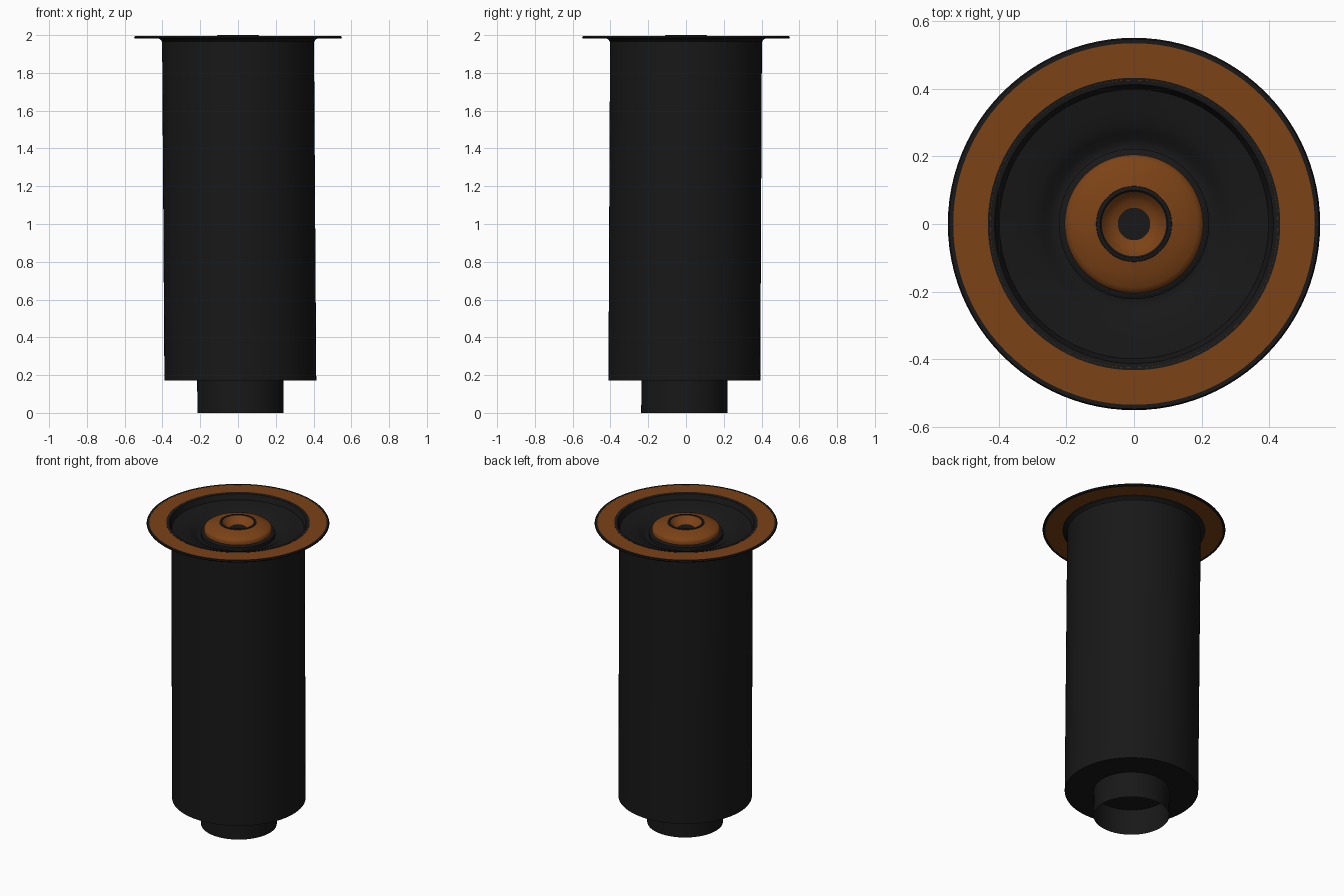
import bpy, bmesh, math

if "Cube" in bpy.data.objects:
    bpy.data.objects.remove(bpy.data.objects["Cube"])

SEG = 96


def material(name, color):
    m = bpy.data.materials.new(name)
    m.diffuse_color = (*color, 1)
    m.use_nodes = True
    m.node_tree.nodes["Principled BSDF"].inputs["Base Color"].default_value = m.diffuse_color
    return m


BLACK = material("black_metal", (0.009, 0.009, 0.009))
COPPER = material("copper", (0.2, 0.055, 0.008))


def lathe(name, profile, mat, lean=0.0, closed=False):
    """Spin (radius, z) points about z; lean shifts lower rings sideways."""
    bm = bmesh.new()
    rings = []
    for r, z in profile:
        cx = lean * (2 - z)
        cy = -0.7 * cx
        if r == 0:
            rings.append([bm.verts.new((cx, cy, z))] * SEG)
        else:
            rings.append([bm.verts.new((cx + r * math.cos(2 * math.pi * j / SEG),
                                        cy + r * math.sin(2 * math.pi * j / SEG), z))
                          for j in range(SEG)])
    pairs = list(zip(rings, rings[1:]))
    if closed:
        pairs.append((rings[-1], rings[0]))
    for a, b in pairs:
        for j in range(SEG):
            k = (j + 1) % SEG
            quad = list(dict.fromkeys((a[j], a[k], b[k], b[j])))
            bm.faces.new(quad)
    mesh = bpy.data.meshes.new(name)
    bm.to_mesh(mesh)
    bm.free()
    mesh.materials.append(mat)
    ob = bpy.data.objects.new(name, mesh)
    bpy.context.collection.objects.link(ob)
    bpy.ops.object.select_all(action='DESELECT')
    ob.select_set(True)
    bpy.context.view_layer.objects.active = ob
    bpy.ops.object.shade_smooth_by_angle(angle=math.radians(35))
    return ob


# Slightly leaning main barrel with closed bottom
lathe("barrel", [(0, 0.172), (0.402, 0.172), (0.402, 1.965), (0.415, 1.98), (0.43, 1.984)],
      BLACK, lean=0.0068)

# Open outlet pipe below the barrel
lathe("outlet_pipe", [(0.228, 0), (0.228, 0.172)], BLACK, lean=0.0065)

# Flat copper flange and its dark outer rim
lathe("flange", [(0.425, 1.984), (0.538, 1.984), (0.538, 1.994), (0.425, 1.994)],
      COPPER, closed=True)
lathe("flange_rim", [(0.534, 1.982), (0.546, 1.982), (0.55, 1.988), (0.546, 1.995),
                     (0.534, 1.995)], BLACK, closed=True)

# Dark lip and recessed bowl around the plug
lathe("bowl", [(0.432, 1.984), (0.432, 1.995), (0.412, 1.992), (0.405, 1.975), (0.398, 1.958),
               (0.35, 1.95), (0.30, 1.942), (0.27, 1.928), (0.25, 1.912), (0.228, 1.906),
               (0.21, 1.912), (0, 1.912)], BLACK)

# Plug: dark collar, copper cap, dark ring, copper dish and dark centre
lathe("plug_collar", [(0.222, 1.908), (0.222, 1.93), (0.21, 1.938), (0.19, 1.938)], BLACK)
lathe("plug_cap", [(0.196, 1.925), (0.205, 1.937), (0.205, 1.957), (0.2, 1.966), (0.188, 1.974),
                   (0.15, 1.987), (0.11, 1.996)], COPPER)
lathe("plug_ring", [(0.113, 1.992), (0.111, 1.998), (0.106, 2.0), (0.1, 2.0), (0.095, 1.995)],
      BLACK)
lathe("plug_dish", [(0.097, 1.997), (0.085, 1.981), (0.068, 1.966), (0.046, 1.958)], COPPER)
lathe("plug_centre", [(0.048, 1.959), (0, 1.959)], BLACK)
